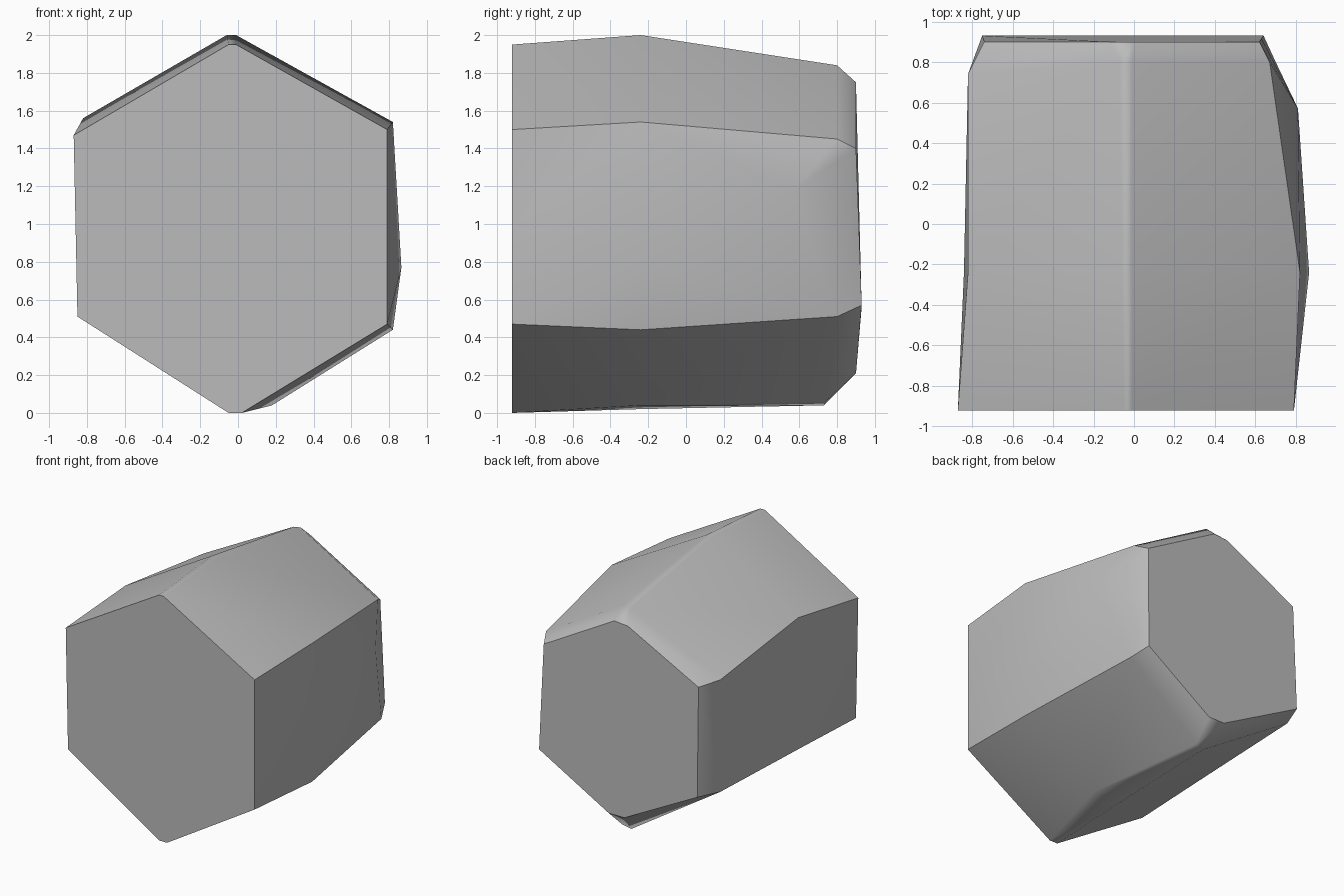
import bpy
import bmesh
import math
from mathutils import Vector

# Remove the default cube
default_cube = bpy.data.objects.get("Cube")
if default_cube:
    bpy.data.objects.remove(default_cube, do_unlink=True)


def make_material(name, colour):
    """Plain flat material."""
    material = bpy.data.materials.new(name)
    material.use_nodes = True
    material.diffuse_color = colour
    material.node_tree.nodes["Principled BSDF"].inputs["Base Color"].default_value = colour
    return material


def loft(name, rings, material):
    """Skin a list of closed rings and cap both ends."""
    bm = bmesh.new()
    loops = [[bm.verts.new(Vector(point)) for point in ring] for ring in rings]
    count = len(loops[0])
    for near, far in zip(loops, loops[1:]):
        for i in range(count):
            j = (i + 1) % count
            bm.faces.new((near[i], near[j], far[j], far[i]))
    caps = [bm.faces.new(loops[0]), bm.faces.new(loops[-1])]
    bmesh.ops.triangulate(bm, faces=[f for f in bm.faces if f not in caps])
    bmesh.ops.recalc_face_normals(bm, faces=bm.faces)
    mesh = bpy.data.meshes.new(name)
    bm.to_mesh(mesh)
    bm.free()
    mesh.materials.append(material)
    obj = bpy.data.objects.new(name, mesh)
    bpy.context.collection.objects.link(obj)
    return obj


def flat_ring(y, profile):
    """Place an (x, z) profile at a constant depth."""
    return [(x, y, z) for x, z in profile]


# Each ring runs: bottom pair, lower right, side, upper right,
# top pair, upper left, lower left
front_end = flat_ring(-0.92, [
    (-0.05, 0), (0.02, 0), (0.79, 0.47), (0.79, 0.98), (0.79, 1.5),
    (-0.01, 1.95), (-0.05, 1.95), (-0.87, 1.47), (-0.85, 0.51)])

swollen_middle = flat_ring(-0.24, [
    (-0.04, 0.02), (0.18, 0.04), (0.82, 0.44), (0.865, 0.77), (0.82, 1.54),
    (-0.01, 2), (-0.06, 2), (-0.82, 1.56), (-0.84, 0.53)])

worn_shoulder = [
    (-0.03, 0.73, 0.04), (0.04, 0.74, 0.06), (0.7, 0.8, 0.51),
    (0.81, 0.57, 1.18), (0.67, 0.8, 1.45), (-0.01, 0.8, 1.84),
    (-0.07, 0.8, 1.83), (-0.82, 0.74, 1.44), (-0.82, 0.74, 0.55)]

back_end = [
    (-0.09, 0.9, 0.21), (0.05, 0.9, 0.21), (0.64, 0.93, 0.57),
    (0.63, 0.915, 1), (0.62, 0.9, 1.4), (0, 0.9, 1.75),
    (-0.12, 0.9, 1.74), (-0.74, 0.9, 1.42), (-0.75, 0.93, 0.56)]

# Hexagonal stone column lying on its side
stone = make_material("grey stone", (0.5, 0.5, 0.5, 1))
column = loft("stone_column", [front_end, swollen_middle, worn_shoulder, back_end], stone)

# Smooth worn surfaces, crisp main edges
bpy.ops.object.select_all(action="DESELECT")
column.select_set(True)
bpy.context.view_layer.objects.active = column
bpy.ops.object.shade_smooth_by_angle(angle=math.radians(38))
weighted = column.modifiers.new("weighted_normals", "WEIGHTED_NORMAL")
weighted.keep_sharp = True
